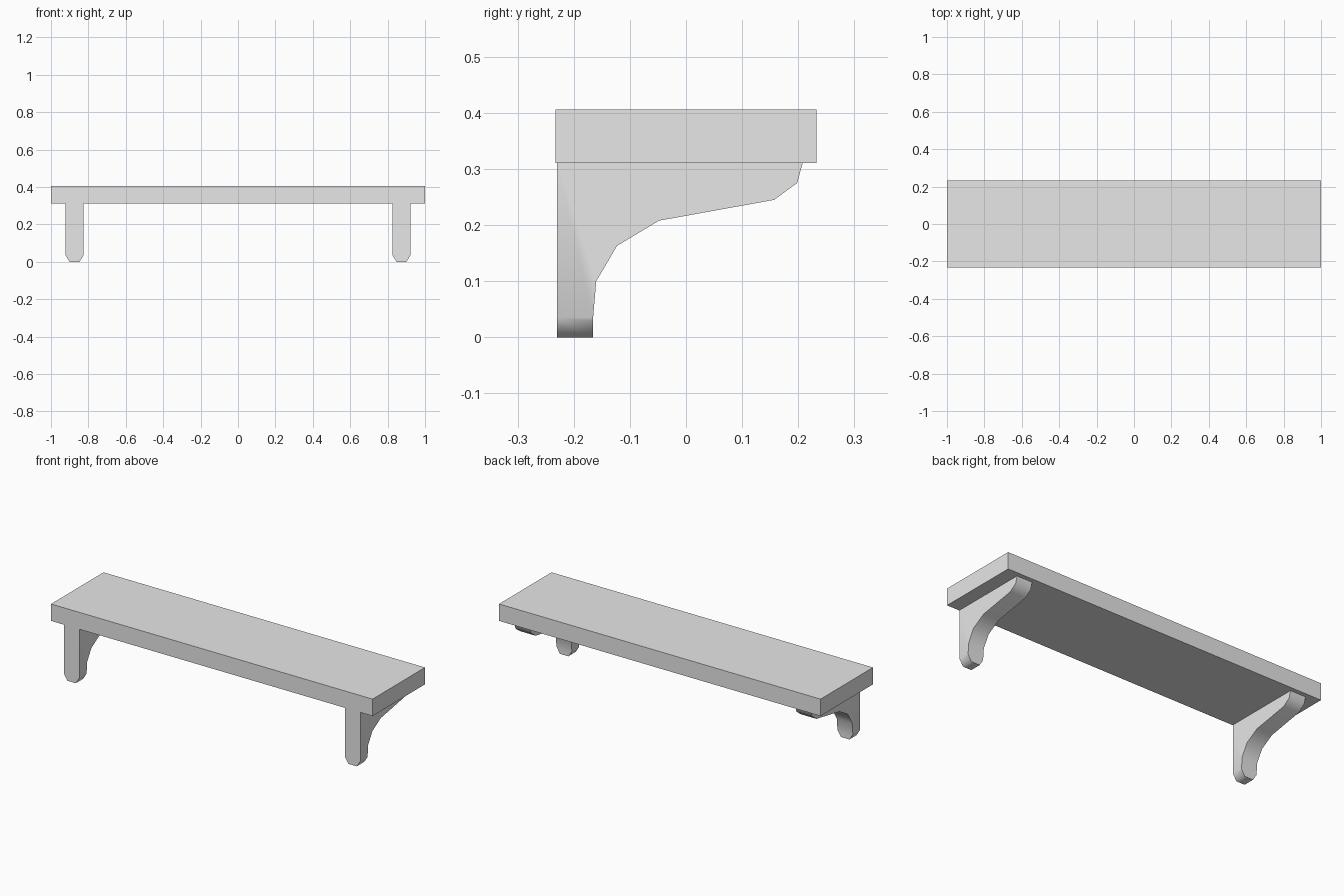
import bpy, bmesh, math

if "Cube" in bpy.data.objects:
    bpy.data.objects.remove(bpy.data.objects["Cube"], do_unlink=True)

grey = bpy.data.materials.new("light grey")
grey.use_nodes = True
grey.diffuse_color = (0.8, 0.8, 0.8, 1)
grey.node_tree.nodes["Principled BSDF"].inputs["Base Color"].default_value = (0.8, 0.8, 0.8, 1)

SHELF_BOTTOM, SHELF_TOP = 0.311, 0.406
HALF_WIDTH, TIP_START, TIP_SCALE = 0.048, 0.035, 0.55

# Side outline of a bracket as (y, z), starting at its foot
OUTLINE = [(-0.23, 0), (-0.166, 0), (-0.166, 0.03), (-0.16, 0.1), (-0.123, 0.163),
           (-0.048, 0.208), (0.157, 0.245), (0.198, 0.275), (0.208, SHELF_BOTTOM),
           (-0.23, SHELF_BOTTOM)]


def add_bracket(name, x):
    bm = bmesh.new()
    side = bm.faces.new([bm.verts.new((-HALF_WIDTH, y, z)) for y, z in OUTLINE])
    grown = bmesh.ops.extrude_face_region(bm, geom=[side])["geom"]
    bmesh.ops.translate(bm, vec=(2 * HALF_WIDTH, 0, 0),
                        verts=[g for g in grown if isinstance(g, bmesh.types.BMVert)])
    # Taper the foot to a narrower flat tip
    bmesh.ops.bisect_plane(bm, geom=bm.verts[:] + bm.edges[:] + bm.faces[:],
                           plane_co=(0, 0, TIP_START), plane_no=(0, 0, 1))
    for v in bm.verts:
        if v.co.z < TIP_START - 0.001:
            v.co.x *= 1 - (1 - TIP_SCALE) * (1 - v.co.z / TIP_START)
    bmesh.ops.recalc_face_normals(bm, faces=bm.faces[:])
    mesh = bpy.data.meshes.new(name)
    bm.to_mesh(mesh)
    bm.free()
    mesh.materials.append(grey)
    obj = bpy.data.objects.new(name, mesh)
    obj.location.x = x
    bpy.context.collection.objects.link(obj)
    bpy.ops.object.select_all(action="DESELECT")
    obj.select_set(True)
    bpy.context.view_layer.objects.active = obj
    bpy.ops.object.shade_smooth_by_angle(angle=math.radians(60))


# Shelf board
bpy.ops.mesh.primitive_cube_add(size=1, location=(0, 0, (SHELF_BOTTOM + SHELF_TOP) / 2))
board = bpy.context.object
board.name = "shelf_board"
board.scale = (2, 0.466, SHELF_TOP - SHELF_BOTTOM)
board.data.materials.append(grey)

# Brackets
add_bracket("left_bracket", 0.874)
add_bracket("right_bracket", -0.874)
